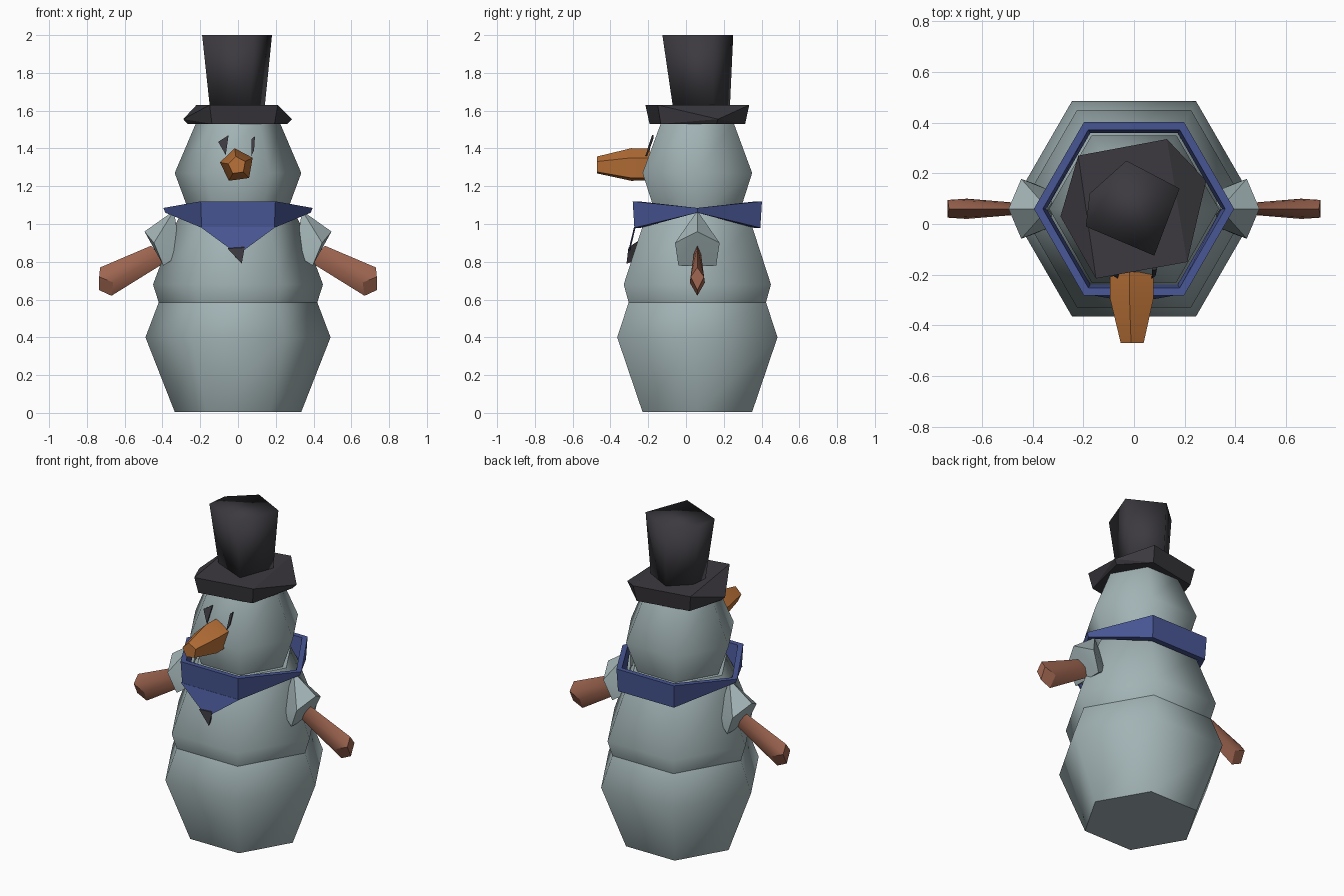
import bpy, bmesh, math

cube = bpy.data.objects.get("Cube")
if cube:
    bpy.data.objects.remove(cube, do_unlink=True)

CY = 0.06  # depth of the body axis


def material(name, rgb):
    m = bpy.data.materials.new(name)
    m.use_nodes = True
    m.diffuse_color = (*rgb, 1)
    node = next(n for n in m.node_tree.nodes if n.type == 'BSDF_PRINCIPLED')
    node.inputs["Base Color"].default_value = (*rgb, 1)
    node.inputs["Roughness"].default_value = 0.8
    return m


snow = material("snow_grey", (0.36, 0.45, 0.46))
black = material("charcoal", (0.045, 0.042, 0.05))
blue = material("scarf_blue", (0.065, 0.095, 0.30))
orange = material("carrot_orange", (0.50, 0.17, 0.04))
brown = material("twig_brown", (0.34, 0.13, 0.08))


def finish(name, bm, mat, angle):
    bmesh.ops.recalc_face_normals(bm, faces=bm.faces)
    mesh = bpy.data.meshes.new(name)
    bm.to_mesh(mesh)
    bm.free()
    mesh.materials.append(mat)
    obj = bpy.data.objects.new(name, mesh)
    bpy.context.collection.objects.link(obj)
    bpy.ops.object.select_all(action='DESELECT')
    obj.select_set(True)
    bpy.context.view_layer.objects.active = obj
    if angle:
        bpy.ops.object.shade_smooth_by_angle(angle=math.radians(angle))
    return obj


def loft(name, rings, mat, angle=0, closed=False):
    """Skin a list of point rings, capped at the ends or joined as a loop."""
    bm = bmesh.new()
    loops = [[bm.verts.new(p) for p in ring] for ring in rings]
    pairs = list(zip(loops, loops[1:]))
    if closed:
        pairs.append((loops[-1], loops[0]))
    else:
        bm.faces.new(loops[0])
        bm.faces.new(loops[-1])
    for a, b in pairs:
        n = len(a)
        for i in range(n):
            j = (i + 1) % n
            bm.faces.new((a[i], a[j], b[j], b[i]))
    return finish(name, bm, mat, angle)


def hull(name, points, mat, angle=0):
    bm = bmesh.new()
    for p in points:
        bm.verts.new(p)
    out = bmesh.ops.convex_hull(bm, input=bm.verts)
    loose = [v for v in out["geom_interior"] if isinstance(v, bmesh.types.BMVert)]
    bmesh.ops.delete(bm, geom=loose, context='VERTS')
    bmesh.ops.dissolve_limit(bm, angle_limit=0.02, verts=bm.verts, edges=bm.edges)
    return finish(name, bm, mat, angle)


def hexagon(r, z):
    return [(r * math.cos(k * math.pi / 3), CY + r * math.sin(k * math.pi / 3), z)
            for k in range(6)]


def plate(name, outline, mat, depth=0.009):
    """Thin sheet with its face towards the front."""
    back = [(x, y + depth, z) for x, y, z in outline]
    return loft(name, [outline, back], mat)


# Snow body: three hexagonal balls, given as (radius, height)
for name, profile in {
    "lower_body": [(0.335, 0.005), (0.49, 0.40), (0.42, 0.585)],
    "middle_body": [(0.415, 0.57), (0.45, 0.68), (0.33, 1.0), (0.29, 1.08)],
    "head": [(0.25, 1.04), (0.335, 1.27), (0.22, 1.54)],
}.items():
    loft(name, [hexagon(r, z) for r, z in profile], snow, 62)


# Scarf: hollow band, narrow at the sides and deep at front and back
def scarf_ring(r, side_z, end_z):
    return [(x, y, side_z if abs(y - CY) < 0.01 else end_z)
            for x, y, _ in hexagon(r, 0)]


loft("scarf", [scarf_ring(0.385, 1.06, 0.98), scarf_ring(0.395, 1.085, 1.12),
               scarf_ring(0.36, 1.085, 1.12), scarf_ring(0.345, 1.06, 0.98)],
     blue, 50, closed=True)
plate("scarf_flap", [(-0.2, -0.275, 0.985), (0.2, -0.275, 0.985),
                     (0.03, -0.305, 0.86), (-0.03, -0.305, 0.86)], blue)

# Coal button under the scarf
hull("coal_button", [(-0.055, -0.305, 0.87), (0.035, -0.305, 0.875),
                     (0.02, -0.315, 0.79), (0, -0.24, 0.92),
                     (0.01, -0.28, 0.80)], black)

# Eyes: slim slivers lying on the sloping front of the head
plate("right_eye", [(-0.105, -0.19, 1.435), (-0.05, -0.18, 1.47),
                    (-0.065, -0.215, 1.365)], black)
plate("left_eye", [(0.072, -0.182, 1.45), (0.09, -0.18, 1.465),
                   (0.085, -0.205, 1.39), (0.07, -0.215, 1.36)], black)

# Nose: blunt five-sided carrot
nose = []
for y, r in ((-0.19, 0.09), (-0.29, 0.092), (-0.47, 0.048)):
    nose.append([(-0.005 + r * math.cos(math.radians(98 + 72 * k)), y,
                  1.31 + r * math.sin(math.radians(98 + 72 * k)))
                 for k in range(5)])
loft("nose", nose, orange, 40)

# Sleeves and twig arms, one set per side
for side, s in (("left", 1), ("right", -1)):
    sleeve = [(0.34, CY, 1.07), (0.495, CY, 0.96)]
    arm = [(0.38, CY, 0.80), (0.46, CY, 0.885), (0.73, CY, 0.77),
           (0.67, CY, 0.62), (0.735, CY, 0.65)]
    for d in (-1, 1):
        sleeve += [(0.445, CY + 0.118 * d, 0.90), (0.395, CY + 0.10 * d, 0.78),
                   (0.30, CY + 0.06 * d, 0.84)]
        arm += [(0.42, CY + 0.02 * d, 0.84), (0.735, CY + 0.035 * d, 0.72),
                (0.66, CY + 0.04 * d, 0.69)]
    hull(side + "_sleeve", [(x * s, y, z) for x, y, z in sleeve], snow, 35)
    hull(side + "_arm", [(x * s, y, z) for x, y, z in arm], brown, 30)

# Hat brim: twisted hexagon whose side corners droop
corners = [(-0.22, 0.27), (0.13, 0.335), (0.285, 0.17),
           (0.21, -0.15), (-0.15, -0.215), (-0.29, 0.03)]
brim = []
for x, y in corners:
    brim.append((x, y, 1.555 if abs(x) > 0.25 else 1.63))
    brim.append((x * 0.92, CY + (y - CY) * 0.92, 1.53))
hull("hat_brim", brim, black)

# Hat crown: uneven prism, wider at the top
crown = [(0.18, 0.14), (-0.03, 0.25), (-0.175, 0.12), (-0.19, -0.01), (0.08, -0.125)]
loft("hat_crown", [[(x * 0.78, 0.08 + (y - CY) * 0.8, 1.61) for x, y in crown],
                   [(x, y, 2.0) for x, y in crown]], black, 120)
